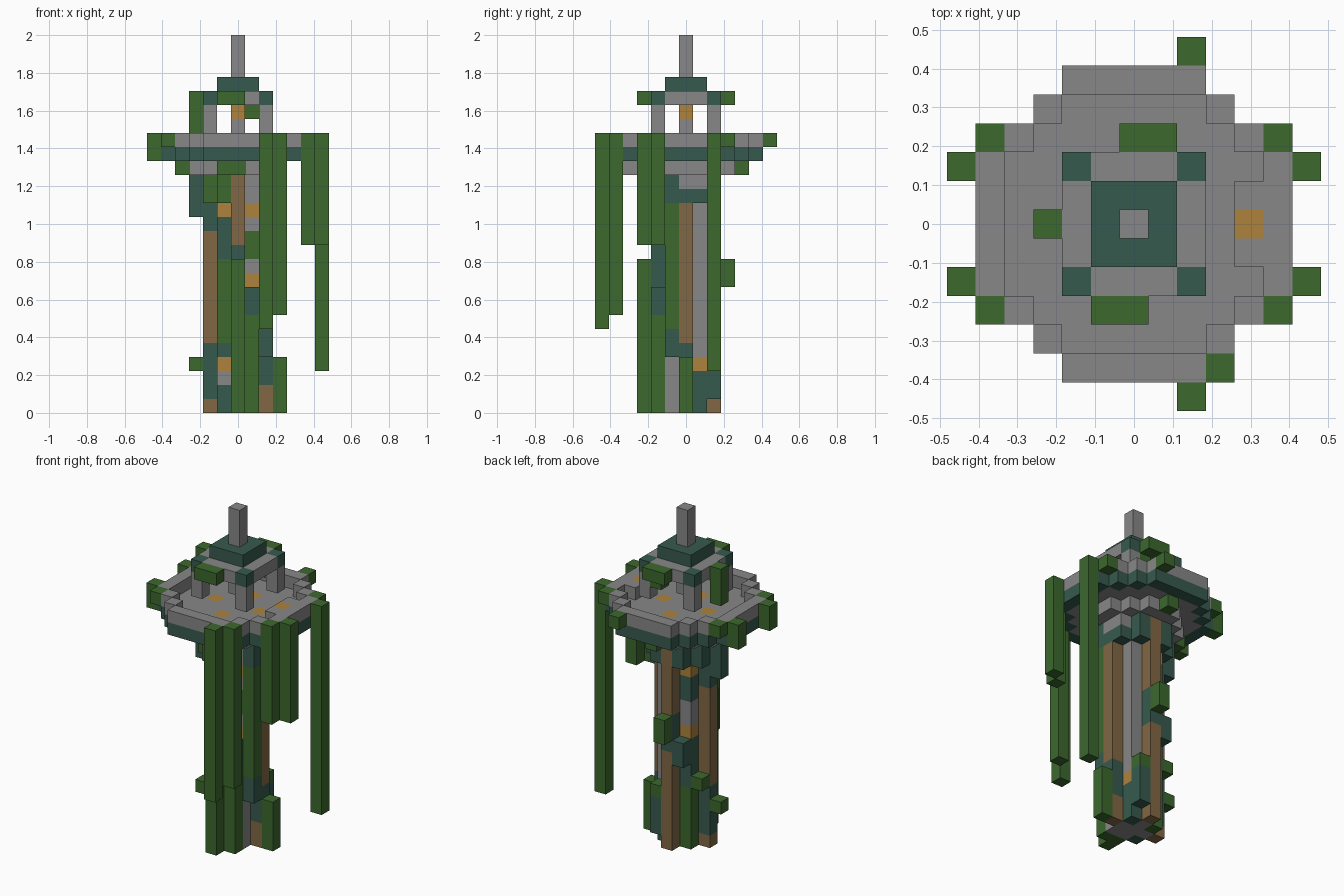
import bpy
import bmesh
from mathutils import Vector

cube = bpy.data.objects.get("Cube")
if cube:
    bpy.data.objects.remove(cube, do_unlink=True)

SIZE = 2 / 27  # edge of one block
COLOURS = {
    "stone": (0.242, 0.242, 0.242),
    "mossy_stone": (0.037, 0.102, 0.076),
    "leaf": (0.045, 0.138, 0.027),
    "lamp": (0.413, 0.223, 0.045),
    "timber": (0.223, 0.136, 0.058),
}
NAMES = list(COLOURS)
materials = []
for name, rgb in COLOURS.items():
    mat = bpy.data.materials.new(name)
    mat.use_nodes = True
    mat.diffuse_color = (*rgb, 1)
    shader = mat.node_tree.nodes["Principled BSDF"]
    shader.inputs["Base Color"].default_value = (*rgb, 1)
    shader.inputs["Roughness"].default_value = 0.9
    materials.append(mat)

grid = {}  # block position -> (part, colour)


def block(part, colour, x, y, low, high=None):
    """Stack blocks of one colour at x, y from low to high, inclusive."""
    for z in range(low, (low if high is None else high) + 1):
        grid[x, y, z] = (part, colour)


def bands(part, x, y, *steps):
    """Stack coloured bands given as colour, top pairs, from the ground up."""
    low = 0
    for colour, top in steps:
        block(part, colour, x, y, low, top)
        low = top + 1


def slab(part, colour, reach, low, high=None):
    """Square layer of blocks around the axis."""
    for x in range(-reach, reach + 1):
        for y in range(-reach, reach + 1):
            block(part, colour, x, y, low, high)


# Tower shaft with weathered corner columns
slab("tower_shaft", "stone", 1, 0, 17)
bands("tower_shaft", -1, -1, ("mossy_stone", 1), ("stone", 2), ("lamp", 3),
      ("mossy_stone", 4), ("leaf", 10), ("mossy_stone", 13), ("lamp", 14), ("leaf", 16))
bands("tower_shaft", 1, -1, ("stone", 3), ("mossy_stone", 5), ("leaf", 8), ("lamp", 9),
      ("stone", 10), ("leaf", 12), ("stone", 13), ("lamp", 14), ("stone", 16))
bands("tower_shaft", 1, 1, ("mossy_stone", 2), ("lamp", 3), ("stone", 14), ("mossy_stone", 15))
bands("tower_shaft", -1, 1, ("leaf", 4), ("mossy_stone", 8), ("lamp", 9),
      ("stone", 11), ("mossy_stone", 13), ("lamp", 14), ("stone", 16))

# Timber buttresses on the four sides
bands("buttress", -2, 0, ("timber", 0), ("mossy_stone", 4), ("timber", 12), ("mossy_stone", 16))
bands("buttress", 2, 0, ("timber", 1), ("mossy_stone", 4), ("timber", 14),
      ("mossy_stone", 15), ("stone", 16))
bands("buttress", 0, -2, ("leaf", 8), ("mossy_stone", 11), ("timber", 16))
bands("buttress", 0, 2, ("timber", 7), ("mossy_stone", 10), ("timber", 16))

# Moss and creeper growing on the shaft
block("creeper", "leaf", 0, -3, 0, 10)
bands("creeper", 1, -2, ("leaf", 6), ("mossy_stone", 8))
block("creeper", "mossy_stone", 2, -1, 4, 5)
block("creeper", "leaf", 2, -1, 6, 14)
block("creeper", "leaf", 3, 0, 0, 3)
block("creeper", "leaf", -3, 0, 3)
block("creeper", "leaf", 0, 3, 9, 10)
block("creeper", "leaf", -2, 1, 5)
block("creeper", "mossy_stone", -1, 2, 7, 8)
block("creeper", "mossy_stone", 1, 2, 1, 3)
block("creeper", "leaf", 1, 2, 4)

# Brackets below the platform
block("bracket", "mossy_stone", -3, 0, 14, 16)
block("bracket", "mossy_stone", 2, 1, 15)
block("bracket", "mossy_stone", 2, -1, 15, 16)
block("bracket", "stone", 2, 1, 16)
for x, y in ((-2, -1), (-1, -2)):
    block("bracket", "leaf", x, y, 15, 16)
for x, y in ((-2, 1), (-1, 2), (1, 2)):
    block("bracket", "mossy_stone", x, y, 15, 16)

# Platform: corbel, floor with mossy rim, parapet
HALF_DEPTH = (5, 5, 5, 4, 3, 2)


def inside(x, y):
    return abs(x) <= 5 and abs(y) <= HALF_DEPTH[abs(x)]


for x in range(-5, 6):
    for y in range(-5, 6):
        if abs(x) <= 3 and abs(y) <= 3 and abs(x) + abs(y) <= 4:
            block("corbel", "stone", x, y, 17)
        if inside(x, y):
            sides = ((x + 1, y), (x - 1, y), (x, y + 1), (x, y - 1))
            rim = not all(inside(*side) for side in sides)
            block("floor", "mossy_stone" if rim else "stone", x, y, 18)
            if rim:
                block("parapet", "stone", x, y, 19)
for y in (-1, 0, 1):
    block("parapet", "lamp" if y == 0 else "stone", 4, y, 19)
for x, y in ((0, 2), (0, -2), (2, 0), (-2, 0)):
    block("floor", "lamp", x, y, 18)
for x, y in ((-4, 0), (0, 4), (-1, -3), (0, -3)):
    block("corbel", "leaf", x, y, 17)
block("corbel", "stone", 1, -4, 17)

# Lantern room: corner pillars, lamp on a stand, stepped roof, spire
for x in (-2, 2):
    for y in (-2, 2):
        block("pillar", "stone", x, y, 20, 21)
block("lamp_stand", "stone", 0, 0, 20)
block("lamp_stand", "lamp", 0, 0, 21)
slab("roof", "stone", 2, 22)
for x in (-2, 2):
    for y in (-2, 2):
        block("roof", "mossy_stone", x, y, 22)
slab("roof", "mossy_stone", 1, 23)
block("spire", "stone", 0, 0, 24, 26)

# Leaves on the roof edge
block("roof_leaves", "leaf", -3, 0, 20, 22)
block("roof_leaves", "leaf", 1, 2, 21)
for x in (0, 1):
    block("roof_leaves", "leaf", x, 3, 22)
    block("roof_leaves", "leaf", -x, -3, 22)

# Vines hanging from the parapet: x, y, lowest block
for x, y, low in ((2, -6, 6), (3, -5, 7), (5, -3, 12), (6, -2, 12), (6, 2, 3),
                  (5, 3, 19), (2, 6, 19), (-5, 3, 19), (-5, -3, 19),
                  (-6, 2, 18), (-6, -2, 18)):
    block("hanging_vine", "leaf", x, y, low, 19)

# Turn each part into a mesh of its exposed block faces
AXES = [Vector(a) for a in ((1, 0, 0), (0, 1, 0), (0, 0, 1))]
for part in dict.fromkeys(entry[0] for entry in grid.values()):
    bm = bmesh.new()
    for cell, (owner, colour) in grid.items():
        if owner != part:
            continue
        centre = Vector(cell) + AXES[2] / 2
        for i in range(3):
            for sign in (1, -1):
                normal = AXES[i] * sign
                if tuple(int(c) for c in Vector(cell) + normal) in grid:
                    continue
                u = AXES[(i + 1) % 3] / 2
                v = AXES[(i + 2) % 3] / 2 * sign
                corners = (-u - v, u - v, u + v, v - u)
                face = bm.faces.new([bm.verts.new((centre + normal / 2 + c) * SIZE)
                                     for c in corners])
                face.material_index = NAMES.index(colour)
    bmesh.ops.remove_doubles(bm, verts=bm.verts, dist=SIZE / 100)
    mesh = bpy.data.meshes.new(part)
    bm.to_mesh(mesh)
    bm.free()
    for mat in materials:
        mesh.materials.append(mat)
    bpy.context.collection.objects.link(bpy.data.objects.new(part, mesh))
